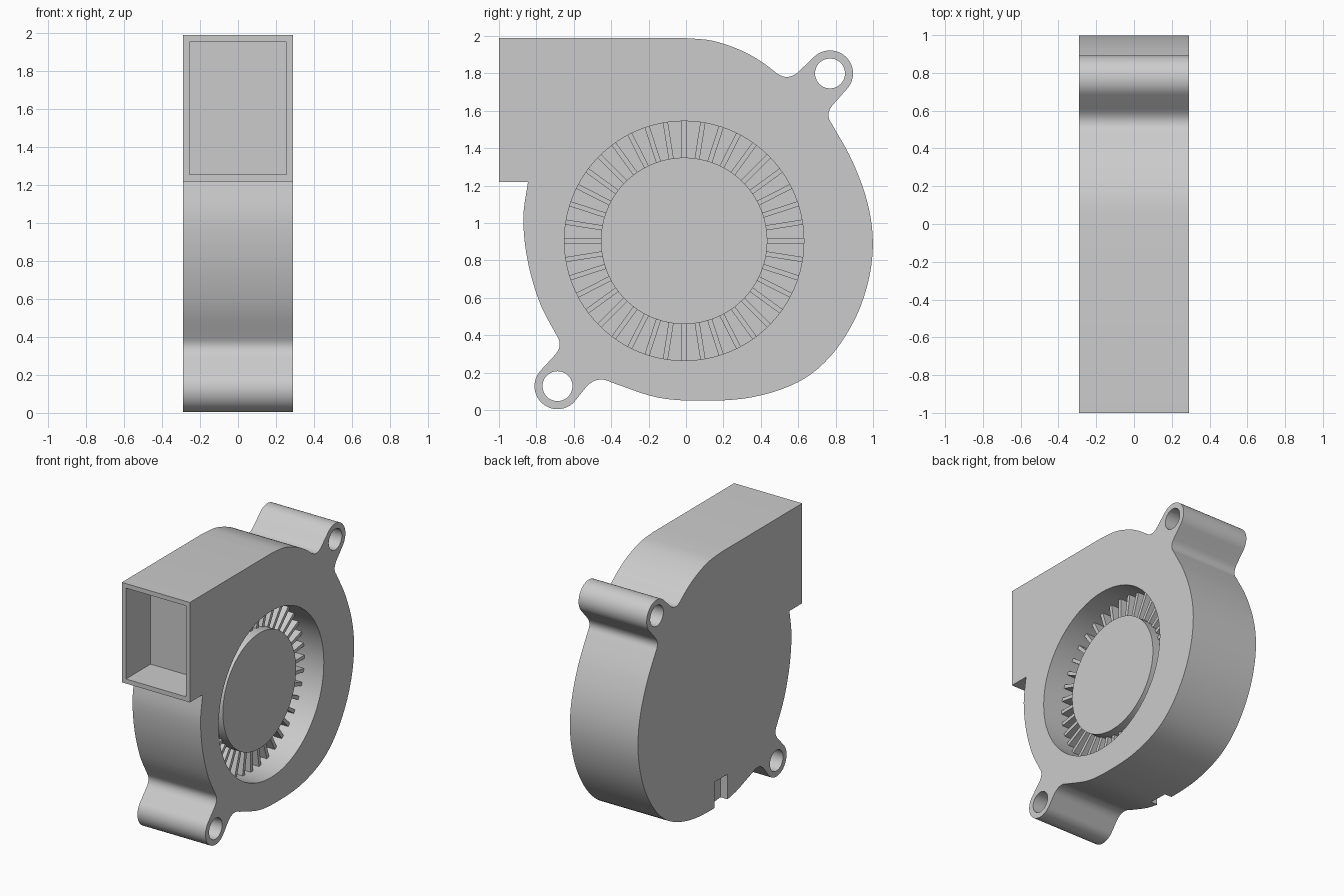
import bpy, bmesh, math
from mathutils import Vector, Matrix
from mathutils.geometry import interpolate_bezier

if "Cube" in bpy.data.objects:
    bpy.data.objects.remove(bpy.data.objects["Cube"])

HALF = 0.29                 # half thickness of the housing
HUB_Y, HUB_Z = -0.01, 0.905   # fan axis
FLOOR = -0.2                # bottom of the inlet recess
LUGS = [(0.77, 1.80), (-0.687, 0.128)]

grey = bpy.data.materials.new("light_grey_plastic")
grey.use_nodes = True
grey.diffuse_color = (0.6, 0.6, 0.6, 1)
grey.node_tree.nodes["Principled BSDF"].inputs["Base Color"].default_value = (0.6, 0.6, 0.6, 1)


def make_object(name, bm):
    bmesh.ops.recalc_face_normals(bm, faces=bm.faces[:])
    mesh = bpy.data.meshes.new(name)
    bm.to_mesh(mesh)
    bm.free()
    mesh.materials.append(grey)
    ob = bpy.data.objects.new(name, mesh)
    bpy.context.collection.objects.link(ob)
    return ob


def smooth(ob):
    bpy.ops.object.select_all(action='DESELECT')
    ob.select_set(True)
    bpy.context.view_layer.objects.active = ob
    bpy.ops.object.shade_smooth_by_angle(angle=math.radians(30))


def add_box(bm, lo, hi, turn=Matrix()):
    lo, hi = Vector(lo), Vector(hi)
    m = turn @ Matrix.Translation((lo + hi) / 2) @ Matrix.Diagonal((*(hi - lo), 1))
    bmesh.ops.create_cube(bm, size=1, matrix=m)


def add_disc(bm, y, z, radius, x0, x1, sides):
    m = Matrix.Translation(((x0 + x1) / 2, y, z)) @ Matrix.Rotation(math.pi / 2, 4, 'Y')
    bmesh.ops.create_cone(bm, cap_ends=True, segments=sides, radius1=radius,
                          radius2=radius, depth=x1 - x0, matrix=m)


def spline(points, steps=5):
    # smooth curve through evenly spread points
    p = [Vector(q) for q in points]
    p = [2 * p[0] - p[1]] + p + [2 * p[-1] - p[-2]]
    out = []
    for a, b, c, d in zip(p, p[1:], p[2:], p[3:]):
        out += interpolate_bezier(b, b + (c - a) / 6, c - (d - b) / 6, c, steps + 1)[:-1]
    return out + [p[-2]]


def fillet(a, corner, b):
    a, c, b = Vector(a), Vector(corner), Vector(b)
    return interpolate_bezier(a, a.lerp(c, 0.67), b.lerp(c, 0.67), b, 10)[1:]


def arc(centre, start, end, radius=0.123, steps=28):
    angles = [math.radians(start + (end - start) * i / steps) for i in range(steps + 1)]
    return [Vector((centre[0] + radius * math.cos(t), centre[1] + radius * math.sin(t)))
            for t in angles]


# Housing outline in the y-z plane: outlet, scroll wall and two lugs
outline = [Vector((-1, 1.22)), Vector((-1, 1.99))]
outline += spline([(-0.02, 1.99), (0.14, 1.975), (0.29, 1.925), (0.40, 1.865), (0.487, 1.80)])
outline += fillet((0.487, 1.80), (0.55, 1.755), (0.61, 1.817))
outline += arc(LUGS[0], 134, -42)
outline += fillet((0.80, 1.648), (0.735, 1.585), (0.78, 1.53))
outline += spline([(0.78, 1.53), (0.89, 1.33), (0.97, 1.11), (0.999, 0.90), (0.975, 0.69),
                   (0.90, 0.48), (0.77, 0.285), (0.60, 0.15), (0.36, 0.07), (0.10, 0.05),
                   (-0.15, 0.067), (-0.396, 0.147)])[1:]
outline += fillet((-0.396, 0.147), (-0.475, 0.19), (-0.535, 0.122))
outline += arc(LUGS[1], -42, -224)
outline += fillet((-0.72, 0.276), (-0.65, 0.335), (-0.69, 0.396))
outline += spline([(-0.69, 0.396), (-0.78, 0.57), (-0.845, 0.79), (-0.87, 1.02),
                   (-0.845, 1.22)])[1:]

bm = bmesh.new()
face = bm.faces.new([bm.verts.new((-HALF, p.x, p.y)) for p in outline])
ext = bmesh.ops.extrude_face_region(bm, geom=[face])
bmesh.ops.translate(bm, vec=(2 * HALF, 0, 0),
                    verts=[v for v in ext["geom"] if isinstance(v, bmesh.types.BMVert)])
housing = make_object("housing", bm)

# Openings: lug holes, inlet recess, outlet pocket, cable notch
bm = bmesh.new()
for y, z in LUGS:
    add_disc(bm, y, z, 0.08, -0.5, 0.5, 40)
add_disc(bm, HUB_Y, HUB_Z, 0.64, FLOOR, 0.5, 96)
add_box(bm, (-0.255, -1.2, 1.255), (0.255, -0.70, 1.955))
add_box(bm, (-0.5, -0.09, -0.1), (-0.23, 0.067, 0.25))
cutter = make_object("opening_cutter", bm)
cutter.hide_render = True

mod = housing.modifiers.new("openings", 'BOOLEAN')
mod.operation = 'DIFFERENCE'
mod.solver = 'EXACT'
mod.object = cutter
bpy.context.view_layer.objects.active = housing
bpy.ops.object.modifier_apply(modifier=mod.name)
bpy.data.objects.remove(cutter)
smooth(housing)

# Impeller hub
bm = bmesh.new()
add_disc(bm, HUB_Y, HUB_Z, 0.445, FLOOR - 0.01, 0.19, 96)
smooth(make_object("impeller_hub", bm))

# Impeller blades
bm = bmesh.new()
axis = Matrix.Translation((0, HUB_Y, HUB_Z))
COUNT = 40
for i in range(COUNT):
    turn = axis @ Matrix.Rotation(math.tau * i / COUNT, 4, 'X')
    add_box(bm, (FLOOR - 0.01, 0.43, -0.0135), (0.125, 0.642, 0.0135), turn)
make_object("impeller_blades", bm)
